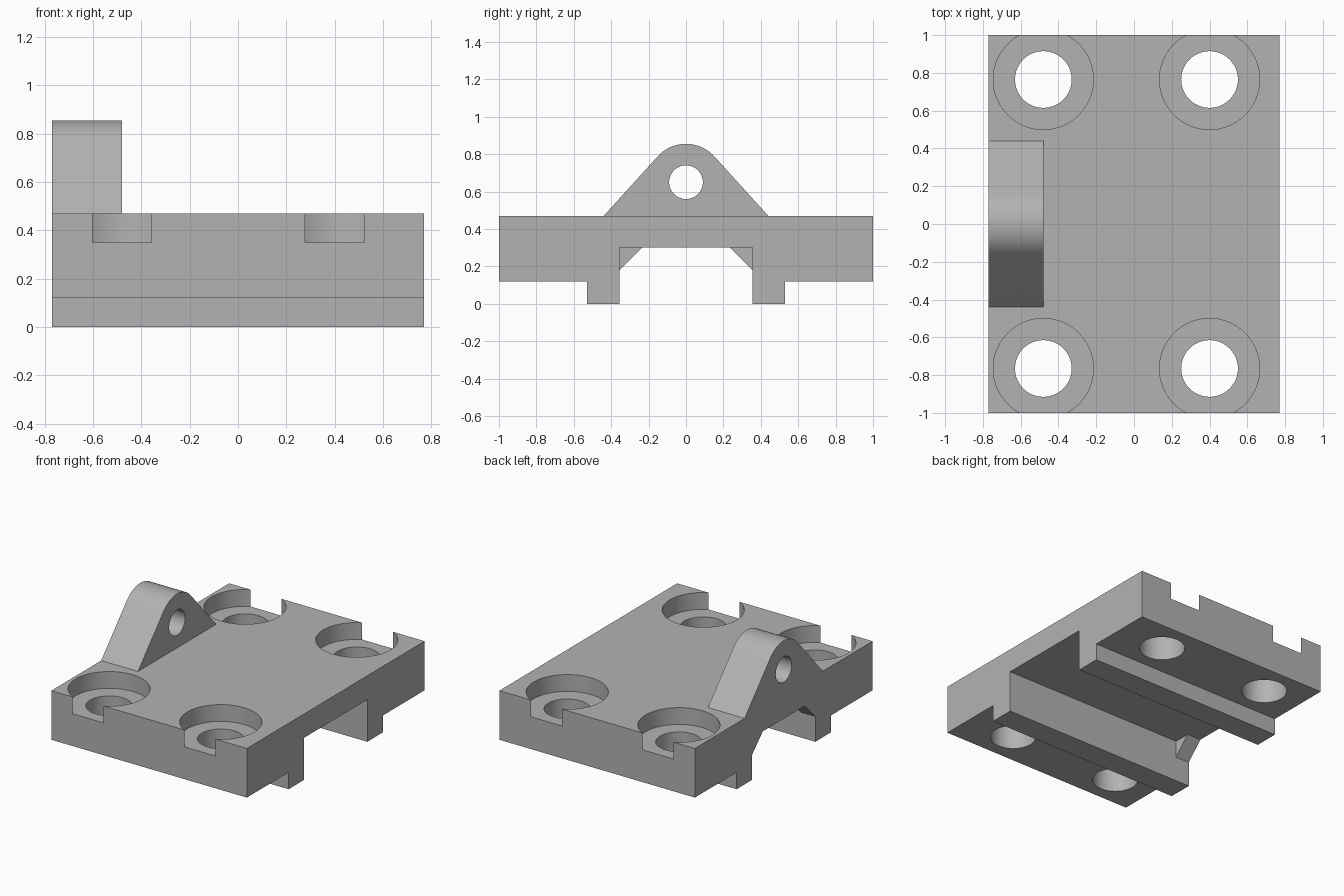
import bpy
import bmesh
from math import acos, atan2, cos, hypot, pi, radians, sin

cube = bpy.data.objects.get("Cube")
if cube:
    bpy.data.objects.remove(cube, do_unlink=True)

X_END, Y_END = 0.77, 1.0
TOP, FLANGE, CEILING = 0.47, 0.12, 0.30
LUG_X, LUG_BASE, LUG_R, PIN_Z = -0.48, 0.44, 0.205, 0.65
SEGMENTS = 64

grey = bpy.data.materials.new("machined_grey")
grey.use_nodes = True
COLOUR = (0.45, 0.45, 0.45, 1)
grey.diffuse_color = COLOUR
grey.node_tree.nodes["Principled BSDF"].inputs["Base Color"].default_value = COLOUR


def extrude_x(name, profile, x0, x1):
    """Solid from a (y, z) profile swept from x0 to x1."""
    bm = bmesh.new()
    face = bm.faces.new([bm.verts.new((x0, y, z)) for y, z in profile])
    swept = bmesh.ops.extrude_face_region(bm, geom=[face])["geom"]
    verts = [v for v in swept if isinstance(v, bmesh.types.BMVert)]
    bmesh.ops.translate(bm, verts=verts, vec=(x1 - x0, 0, 0))
    bmesh.ops.recalc_face_normals(bm, faces=bm.faces)
    mesh = bpy.data.meshes.new(name)
    bm.to_mesh(mesh)
    bm.free()
    mesh.materials.append(grey)
    obj = bpy.data.objects.new(name, mesh)
    bpy.context.collection.objects.link(obj)
    return obj


def cylinder(name, radius, depth, location, rotation=(0, 0, 0)):
    bpy.ops.mesh.primitive_cylinder_add(vertices=SEGMENTS, radius=radius, depth=depth,
                                        location=location, rotation=rotation)
    obj = bpy.context.object
    obj.name = name
    obj.data.materials.append(grey)
    return obj


def combine(target, tool, operation):
    """Apply a boolean and remove the tool."""
    mod = target.modifiers.new(tool.name, "BOOLEAN")
    mod.object, mod.operation, mod.solver = tool, operation, "EXACT"
    bpy.context.view_layer.objects.active = target
    bpy.ops.object.modifier_apply(modifier=mod.name)
    bpy.data.objects.remove(tool, do_unlink=True)


# Plate with two rails and a channel between them
half = [(Y_END, TOP), (Y_END, FLANGE), (0.53, FLANGE), (0.53, 0), (0.355, 0), (0.355, CEILING)]
profile = half + [(-y, z) for y, z in reversed(half)]
block = extrude_x("mounting_block", profile, -X_END, X_END)

# Corner gussets at one end of the channel
for s in (-1, 1):
    corner = [(s * 0.235, CEILING), (s * 0.355, 0.18), (s * 0.40, 0.18),
              (s * 0.40, CEILING + 0.05), (s * 0.235, CEILING + 0.05)]
    combine(block, extrude_x("channel_gusset", corner, -X_END, -X_END + 0.11), "UNION")

# Rounded lug with sides tangent to its crown
drop = PIN_Z - TOP
tangent = acos(LUG_R / hypot(LUG_BASE, drop)) - atan2(drop, LUG_BASE)
steps = 24
arc = [tangent + (pi - 2 * tangent) * i / steps for i in range(steps + 1)]
outline = [(LUG_R * cos(a), PIN_Z + LUG_R * sin(a)) for a in arc]
outline += [(-LUG_BASE, TOP), (-LUG_BASE, TOP - 0.07), (LUG_BASE, TOP - 0.07), (LUG_BASE, TOP)]
combine(block, extrude_x("pivot_lug", outline, -X_END, LUG_X), "UNION")
combine(block, cylinder("pin_hole", 0.09, 1, (-0.62, 0, PIN_Z), (0, pi / 2, 0)), "DIFFERENCE")

# Counterbored bolt holes, open at the plate edges
for x in (-0.48, 0.40):
    for y in (-0.765, 0.765):
        combine(block, cylinder("counterbore", 0.265, 0.30, (x, y, 0.50)), "DIFFERENCE")
        combine(block, cylinder("bolt_hole", 0.15, 1.2, (x, y, 0.3)), "DIFFERENCE")

# Smooth the bores and crown, keep machined edges sharp
bpy.ops.object.select_all(action="DESELECT")
block.select_set(True)
bpy.context.view_layer.objects.active = block
bpy.ops.object.shade_smooth_by_angle(angle=radians(25))
